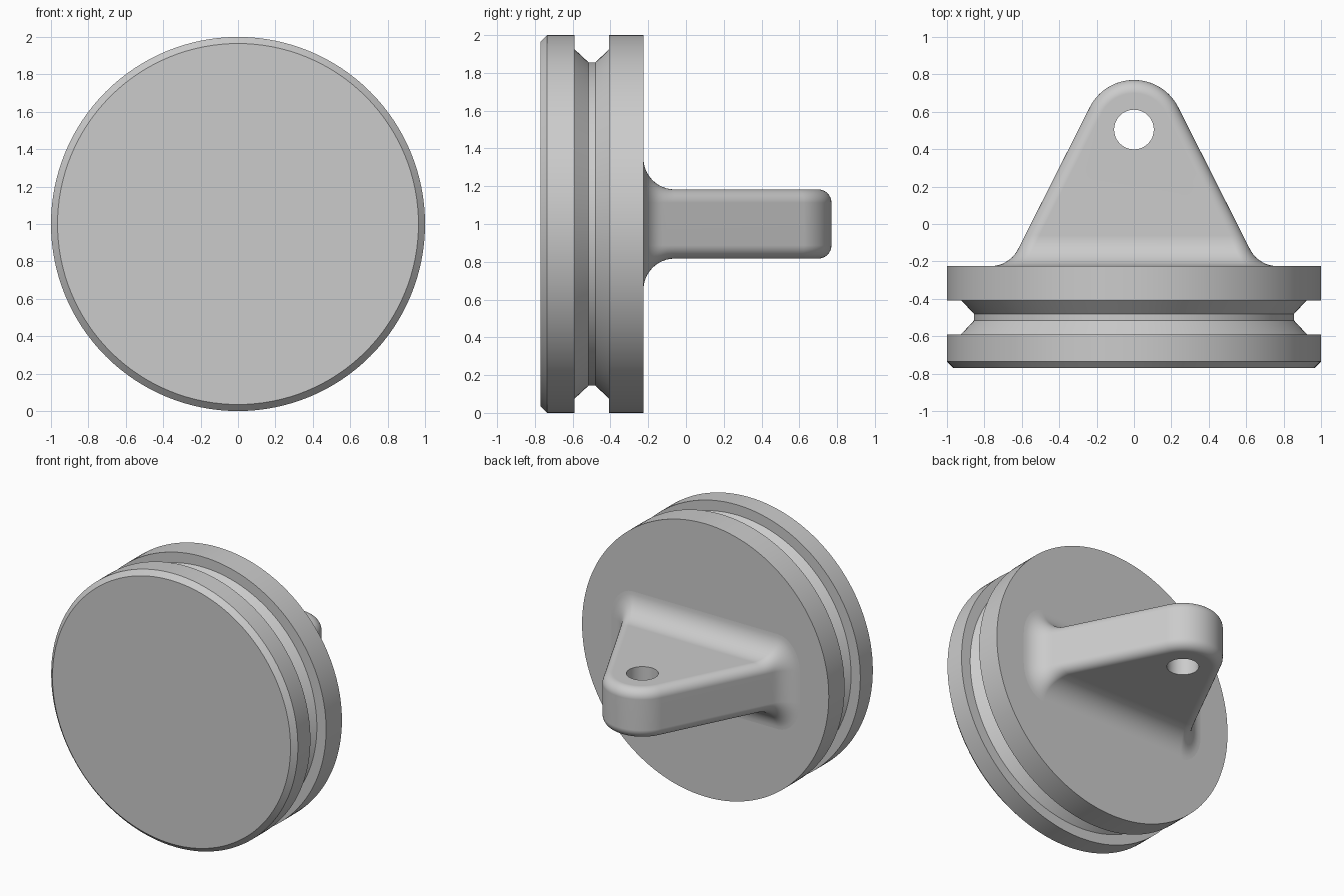
import bpy, bmesh, math
from math import sin, cos, sqrt, pi

cube = bpy.data.objects.get("Cube")
if cube:
    bpy.data.objects.remove(cube)

grey = bpy.data.materials.new("plain grey")
grey.use_nodes = True
COLOUR = (0.6, 0.6, 0.6, 1)
grey.diffuse_color = COLOUR
grey.node_tree.nodes["Principled BSDF"].inputs["Base Color"].default_value = COLOUR


def make_object(name, bm):
    bmesh.ops.recalc_face_normals(bm, faces=bm.faces)
    mesh = bpy.data.meshes.new(name)
    bm.to_mesh(mesh)
    bm.free()
    mesh.materials.append(grey)
    obj = bpy.data.objects.new(name, mesh)
    bpy.context.collection.objects.link(obj)
    return obj


def finish(obj):
    bpy.ops.object.select_all(action='DESELECT')
    obj.select_set(True)
    bpy.context.view_layer.objects.active = obj
    for mod in list(obj.modifiers):
        bpy.ops.object.modifier_apply(modifier=mod.name)
    bpy.ops.object.shade_smooth_by_angle(angle=math.radians(28))
    weighted = obj.modifiers.new("weighted normals", 'WEIGHTED_NORMAL')
    weighted.keep_sharp = True


def loft(bm, rings, closed):
    """Join neighbouring rings of vertices with quads."""
    for a, b in zip(rings, rings[1:]):
        n = len(a)
        for i in range(n if closed else n - 1):
            j = (i + 1) % n
            bm.faces.new((a[i], a[j], b[j], b[i]))


# Grooved disc: radius and depth profile turned about the y axis
SEGMENTS = 128
BACK = -0.225
profile = [(0.965, -0.77), (1, -0.735), (1, -0.59), (0.925, -0.59), (0.855, -0.515),
           (0.855, -0.48), (0.925, -0.408), (1, -0.408), (1, BACK)]
bm = bmesh.new()
rings = [[bm.verts.new((r * cos(2 * pi * i / SEGMENTS), y, 1 + r * sin(2 * pi * i / SEGMENTS)))
          for i in range(SEGMENTS)] for r, y in profile]
loft(bm, rings, True)
bm.faces.new(rings[0])
bm.faces.new(rings[-1])
finish(make_object("grooved_disc", bm))

# Lug: tapered plate with a round tip, rounded rims and a fillet at its root
HALF, ROUND, FILLET = 0.183, 0.07, 0.165
TIP_Y, TIP_R, SLANT = 0.505, 0.265, math.radians(26.8)
STEPS, ARC = 8, 32
root_y = BACK + FILLET
turn = pi / 2 - SLANT


def side_x(y):
    """Half width of the straight tapered side."""
    return (TIP_R - (y - TIP_Y) * sin(SLANT)) / cos(SLANT)


# Rim section from the top face round to the bottom face
quarter = [pi / 2 * i / STEPS for i in range(STEPS + 1)]
section = [(t, 1) for t in reversed(quarter)] + [(t, -1) for t in quarter]

bm = bmesh.new()
contours = []
for t, s in section:
    inset = ROUND * (1 - cos(t))
    z = 1 + s * (HALF - ROUND + ROUND * sin(t))
    x = side_x(root_y) - inset / cos(SLANT)
    points = [(x, root_y)]
    for i in range(ARC + 1):
        a = SLANT + (pi - 2 * SLANT) * i / ARC
        points.append(((TIP_R - inset) * cos(a), TIP_Y + (TIP_R - inset) * sin(a)))
    points.append((-x, root_y))
    contours.append([bm.verts.new((px, py, z)) for px, py in points])
loft(bm, contours, False)
bm.faces.new(contours[0])
bm.faces.new(contours[-1])

# Root fillet: sections widen until they lie flush with the disc
loops = [[c[0] for c in contours] + [c[-1] for c in reversed(contours)]]
foot_x = side_x(BACK) + FILLET * math.tan(turn / 2)
straight_end = FILLET * (1 - sin(SLANT))
for k in range(1, 14):
    a = pi / 2 * min(k, 12) / 12
    height = FILLET * (1 - sin(a))
    y = BACK + height
    reach = FILLET * cos(a)
    rise = FILLET - reach
    wide = side_x(y) if height > straight_end else foot_x - reach
    rx = ROUND / cos(SLANT) + wide - side_x(y)
    rz = ROUND + rise
    if k == 13:
        y = BACK - 0.06
    half_loop = [(wide - rx * (1 - cos(t)), 1 + s * (HALF - ROUND + rz * sin(t)))
                 for t, s in section]
    loop = half_loop + [(-x, z) for x, z in reversed(half_loop)]
    loops.append([bm.verts.new((x, y, z)) for x, z in loop])
loft(bm, loops, True)
bm.faces.new(loops[-1])
lug = make_object("lug", bm)

# Round hole through the lug
bm = bmesh.new()
bmesh.ops.create_cone(bm, cap_ends=True, segments=64, radius1=0.106, radius2=0.106, depth=1)
bmesh.ops.translate(bm, verts=bm.verts, vec=(0, TIP_Y, 1))
cutter = make_object("hole_cutter", bm)
cutter.hide_render = True
cut = lug.modifiers.new("hole", 'BOOLEAN')
cut.operation = 'DIFFERENCE'
cut.solver = 'EXACT'
cut.object = cutter
finish(lug)
bpy.data.objects.remove(cutter)
